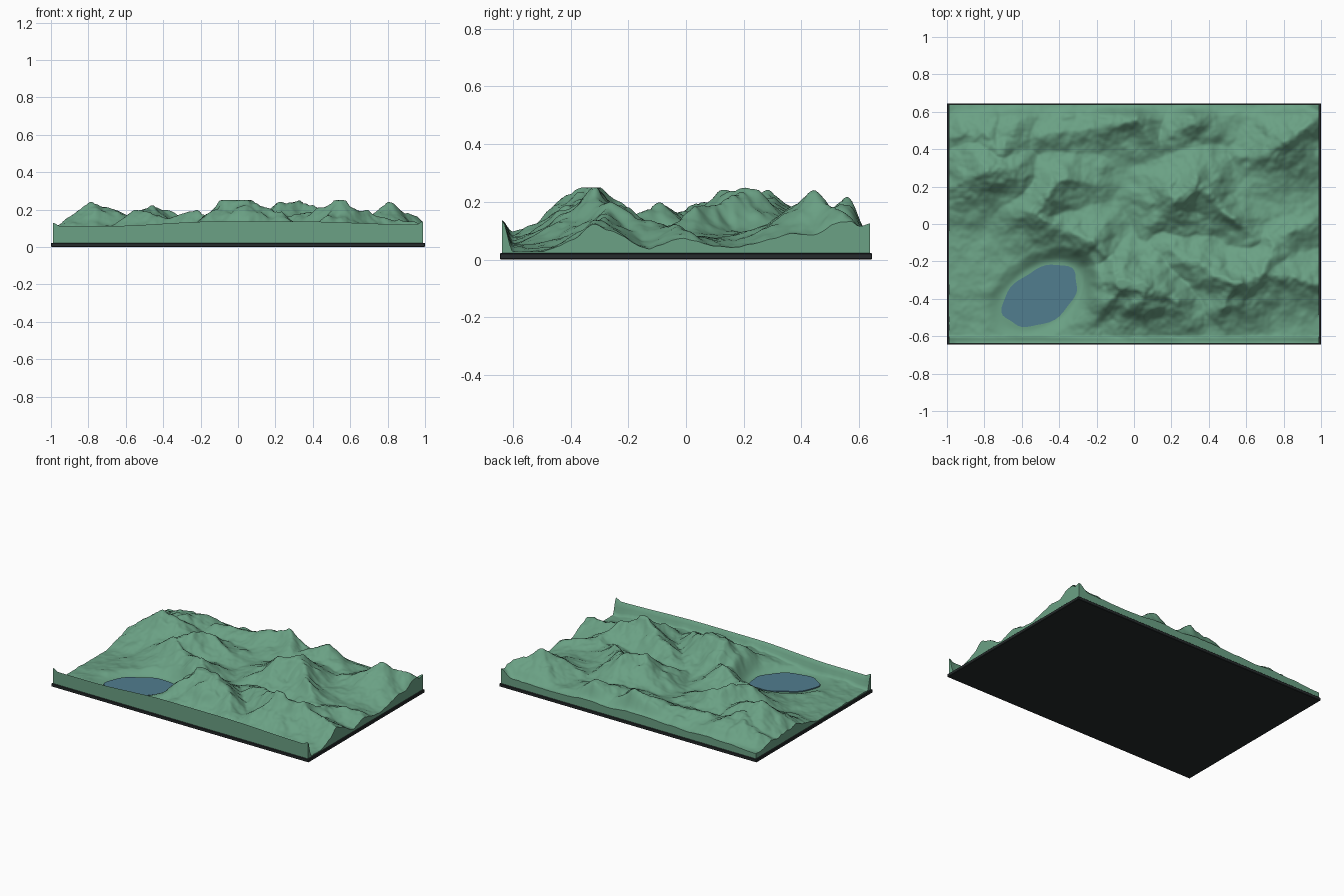
import bpy
import bmesh
from math import cos, sin, radians, hypot, tau
from mathutils import Vector, noise

if "Cube" in bpy.data.objects:
    bpy.data.objects.remove(bpy.data.objects["Cube"], do_unlink=True)

HALF_X, HALF_Y = 0.99, 0.638
PLATE_TOP = 0.022
SUMMIT = 0.25


def make_material(name, red, green, blue):
    material = bpy.data.materials.new(name)
    material.use_nodes = True
    colour = (red, green, blue, 1)
    material.diffuse_color = colour
    material.node_tree.nodes["Principled BSDF"].inputs["Base Color"].default_value = colour
    return material


def make_object(name, bm, material):
    bmesh.ops.recalc_face_normals(bm, faces=bm.faces)
    mesh = bpy.data.meshes.new(name)
    bm.to_mesh(mesh)
    bm.free()
    mesh.materials.append(material)
    obj = bpy.data.objects.new(name, mesh)
    bpy.context.collection.objects.link(obj)
    return obj


def smoothstep(low, high, value):
    t = min(1, max(0, (value - low) / (high - low)))
    return t * t * (3 - 2 * t)


# Mountain crests: each is a path of (x, y, height)
CRESTS = {
    "west": [(-.98, .19, .1), (-.85, .24, .19), (-.77, .3, .245), (-.65, .27, .2), (-.55, .19, .12)],
    "northwest": [(-.98, .46, .09), (-.78, .46, .17), (-.72, .4, .19), (-.62, .53, .15)],
    "inner": [(-.27, .24, .14), (-.42, .21, .21), (-.53, .06, .2)],
    "long": [(-.53, .06, .2), (-.36, -.04, .15), (-.23, -.09, .2), (-.14, -.18, .15), (-.07, -.32, .27)],
    "south": [(-.07, -.32, .27), (.04, -.35, .27), (.18, -.37, .2), (.32, -.5, .12)],
    "north": [(-.5, .47, .14), (-.25, .52, .15), (0, .56, .2), (.13, .42, .13), (.32, .54, .19), (.45, .5, .11)],
    "central": [(.22, .14, .24), (.33, .21, .25), (.45, .09, .19), (.62, -.05, .13)],
    "southeast": [(.2, -.14, .14), (.54, -.33, .24), (.68, -.27, .19), (.74, -.1, .13), (.92, .0, .1)],
    "east": [(.6, .36, .12), (.81, .44, .23), (.95, .57, .15)],
    "shoulder": [(.68, -.27, .17), (.99, -.3, .12)],
}
SEGMENTS = [pair for path in CRESTS.values() for pair in zip(path, path[1:])]
# Every high point also drops a spur to the southwest and a shorter one to the north
for path in CRESTS.values():
    for x, y, top in path:
        if top > 0.2:
            SEGMENTS.append(((x, y, top), (x - 0.13, y - 0.18, top * 0.42)))
            SEGMENTS.append(((x, y, top), (x + 0.02, y + 0.14, top * 0.45)))


def ridge_height(x, y, floor):
    best = floor
    for (ax, ay, ah), (bx, by, bh) in SEGMENTS:
        dx, dy = bx - ax, by - ay
        t = ((x - ax) * dx + (y - ay) * dy) / (dx * dx + dy * dy)
        t = min(1, max(0, t))
        away = hypot(x - ax - t * dx, y - ay - t * dy)
        away = hypot(away, 0.014) - 0.014
        top = ah + t * (bh - ah)
        reach = 0.11 + 0.9 * top
        if away < reach and top > floor:
            best = max(best, floor + (top - floor) * (1 - away / reach) ** 2)
    return best


# Lake outline: a turned oval
LAKE = Vector((-0.5, -0.385))
LAKE_LONG, LAKE_SHORT, LAKE_TURN = 0.22, 0.14, radians(32)


def lake_distance(x, y):
    dx, dy = x - LAKE.x, y - LAKE.y
    along = dx * cos(LAKE_TURN) + dy * sin(LAKE_TURN)
    across = dy * cos(LAKE_TURN) - dx * sin(LAKE_TURN)
    return hypot(along / LAKE_LONG, across / LAKE_SHORT)


def land_height(x, y):
    spot = Vector((x, y, 0))
    bend = noise.noise_vector(spot * 7) * 0.024 + noise.noise_vector(spot * 17) * 0.007
    floor = 0.057 + 0.015 * noise.noise(spot * 3) + 0.025 * smoothstep(-0.1, 0.3, y)
    # Lower ground toward the two ends
    floor -= 0.03 * smoothstep(0.75, 1, abs(x))
    height = ridge_height(x + bend.x, y + bend.y, floor)
    # Gullies and knolls, stronger on the slopes
    rough = noise.fractal(spot * 10, 1, 2.1, 3)
    height += rough * (0.009 + 0.13 * (height - floor))
    # Lake basin
    height = 0.03 + (height - 0.03) * smoothstep(1.05, 1.6, lake_distance(x, y))
    # Falling ground at the back, with one raised corner
    back = smoothstep(HALF_Y - 0.07, HALF_Y, y)
    height += (0.06 - height) * 0.65 * back
    corner = smoothstep(0.08, 0, hypot(HALF_X - x, HALF_Y - y))
    height += (0.125 - height) * corner
    # Raised rim along the front
    rim = 0.112 + 0.025 * smoothstep(-0.7, -0.1, x) - 0.018 * smoothstep(0.3, 1, x)
    rim += 0.018 * smoothstep(0.95, HALF_X, abs(x))
    front = smoothstep(-HALF_Y + 0.04, -HALF_Y, y)
    height += (rim - height) * front
    return min(SUMMIT, max(0.028, height))


grass = make_material("meadow_green", 0.145, 0.355, 0.232)
water = make_material("lake_blue", 0.083, 0.205, 0.272)
dark = make_material("charcoal", 0.019, 0.024, 0.025)

# Terrain surface with a skirt down to the plate
bm = bmesh.new()
bmesh.ops.create_grid(bm, x_segments=220, y_segments=142, size=1)
for vert in bm.verts:
    vert.co.x *= HALF_X
    vert.co.y *= HALF_Y
    vert.co.z = land_height(vert.co.x, vert.co.y)
for face in bm.faces:
    face.smooth = True
border = [edge for edge in bm.edges if edge.is_boundary]
skirt = bmesh.ops.extrude_edge_only(bm, edges=border)["geom"]
for part in skirt:
    if isinstance(part, bmesh.types.BMVert):
        part.co.z = PLATE_TOP - 0.002
    elif isinstance(part, bmesh.types.BMFace):
        part.smooth = False
make_object("terrain", bm, grass)

# Lake as a thin plate with an uneven shore
bm = bmesh.new()
bmesh.ops.create_circle(bm, cap_ends=True, segments=48, radius=1)
for index, vert in enumerate(bm.verts):
    angle = tau * index / len(bm.verts)
    wobble = 1 + 0.03 * sin(3 * angle) + 0.03 * sin(7 * angle)
    along, across = LAKE_LONG * wobble * cos(angle), LAKE_SHORT * wobble * sin(angle)
    vert.co.x = LAKE.x + along * cos(LAKE_TURN) - across * sin(LAKE_TURN)
    vert.co.y = LAKE.y + along * sin(LAKE_TURN) + across * cos(LAKE_TURN)
    vert.co.z = 0.03
rise = bmesh.ops.extrude_face_region(bm, geom=list(bm.faces), use_keep_orig=True)["geom"]
for part in rise:
    if isinstance(part, bmesh.types.BMVert):
        part.co.z += 0.007
make_object("lake", bm, water)

# Base plate
bm = bmesh.new()
bmesh.ops.create_cube(bm, size=1)
for vert in bm.verts:
    vert.co.x *= 2
    vert.co.y *= 1.29
    vert.co.z = PLATE_TOP * (vert.co.z + 0.5)
bmesh.ops.bevel(bm, geom=list(bm.edges), offset=0.003, segments=1, affect='EDGES')
make_object("base_plate", bm, dark)
